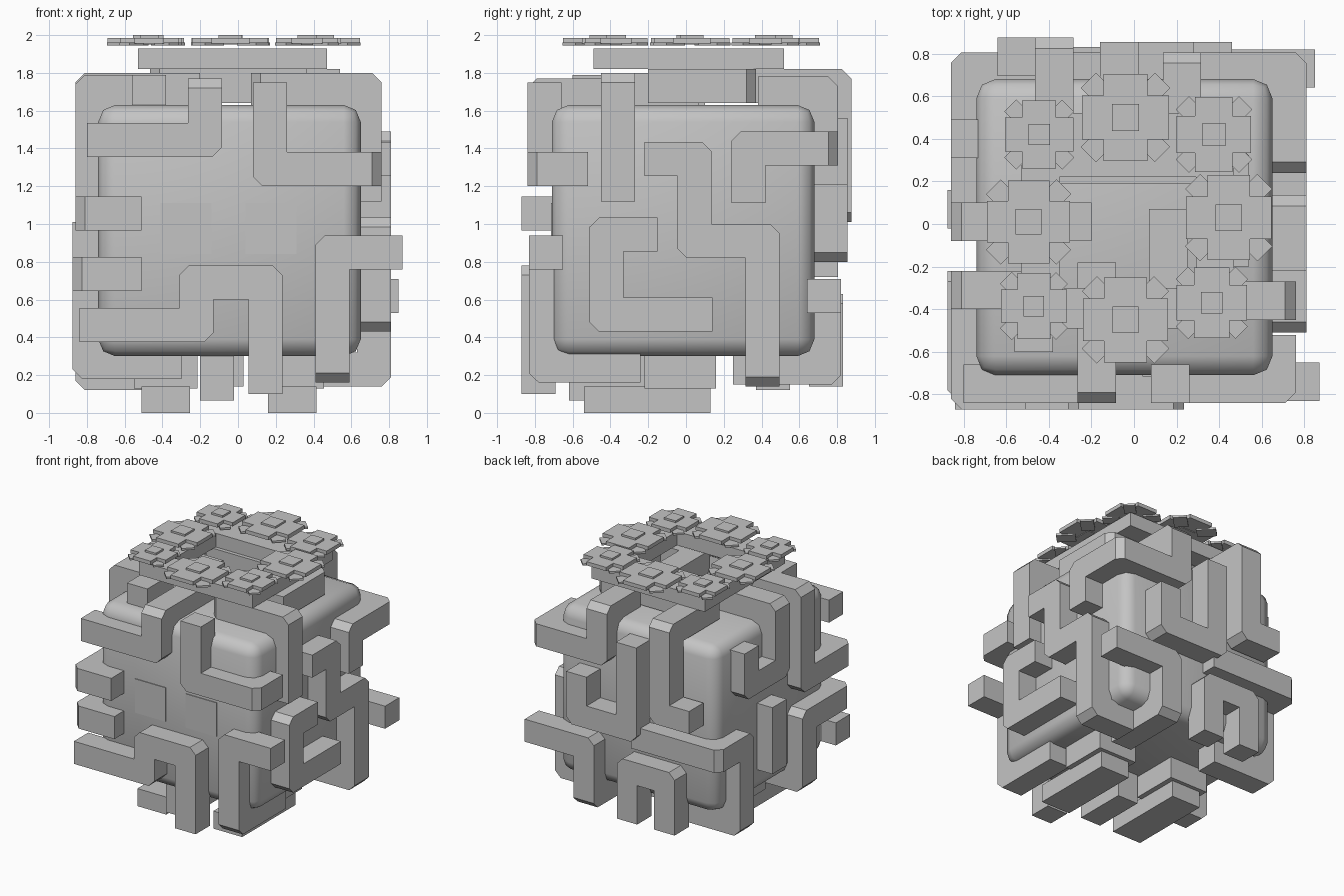
import bpy, bmesh, math
from mathutils import Vector as V, Matrix

mat = bpy.data.materials.new("stone_grey")
mat.diffuse_color = (0.55, 0.55, 0.55, 1)

def finish(name, bm, smooth=False):
    bmesh.ops.recalc_face_normals(bm, faces=bm.faces)
    me = bpy.data.meshes.new(name)
    bm.to_mesh(me)
    bm.free()
    me.materials.append(mat)
    ob = bpy.data.objects.new(name, me)
    bpy.context.collection.objects.link(ob)
    if smooth:
        bpy.context.view_layer.objects.active = ob
        ob.select_set(True)
        bpy.ops.object.shade_smooth_by_angle(angle=math.radians(50))
        ob.select_set(False)
    return ob

def add_box(bm, lo, hi, rot=0.0):
    lo, hi = V(lo), V(hi)
    m = (Matrix.Translation((lo + hi) / 2) @ Matrix.Rotation(rot, 4, 'Z')
         @ Matrix.Diagonal((*(hi - lo), 1)))
    return bmesh.ops.create_cube(bm, size=1, matrix=m)["verts"]

def box(name, lo, hi, bevel=0.0, seg=1):
    bm = bmesh.new()
    add_box(bm, lo, hi)
    if bevel:
        bmesh.ops.bevel(bm, geom=bm.edges[:], offset=bevel, segments=seg,
                        profile=0.5, affect='EDGES')
    return finish(name, bm, bevel > 0)

# Square tube along an axis-aligned path, outer corners chamfered
def vine(name, *pts, h=0.09, c=0.05):
    pts = [V(p) for p in pts]
    dirs = [(b - a).normalized() for a, b in zip(pts, pts[1:])]
    d = dirs[0]
    u = V((0, 0, 1)) if abs(d.z) < 0.5 else V((1, 0, 0))
    w = d.cross(u)
    offs = [(u * i + w * j) * h for i, j in ((1, 1), (1, -1), (-1, -1), (-1, 1))]
    rings = [[pts[0] + f for f in offs]]
    for p, d1, d2 in zip(pts[1:-1], dirs, dirs[1:]):
        r1, r2, new = [], [], []
        for f in offs:
            s = -f.dot(d2)
            g = f + (d1 + d2) * s
            k = h - c if s > 0 else -h
            r1.append(p + f + d1 * k)
            r2.append(p + g - d2 * k)
            new.append(g)
        rings += [r1, r2]
        offs = new
    rings.append([pts[-1] + f for f in offs])
    bm = bmesh.new()
    vs = [[bm.verts.new(q) for q in r] for r in rings]
    for a, b in zip(vs, vs[1:]):
        for i in range(4):
            j = (i + 1) % 4
            bm.faces.new((a[i], a[j], b[j], b[i]))
    bm.faces.new(vs[0])
    bm.faces.new(vs[-1])
    bmesh.ops.remove_doubles(bm, verts=bm.verts, dist=1e-4)
    return finish(name, bm)

# Body, eyes and feet
box("body", (-0.74, -0.71, 0.30), (0.65, 0.68, 1.63), 0.09, 2)
for side, x0 in (("left", -0.41), ("right", 0.04)):
    box(side + "_eye", (x0, -0.716, 0.84), (x0 + 0.27, -0.708, 1.11))
for side, x0 in (("left", -0.51), ("right", 0.16)):
    box(side + "_foot", (x0, -0.54, 0.0), (x0 + 0.255, 0.13, 0.14))
    box(side + "_leg", (x0 - 0.04, -0.22, 0.13), (x0 + 0.295, 0.16, 0.36))

# Front vines
vine("front_vine_upper_left", (-0.80, -0.75, 1.445), (-0.175, -0.75, 1.445),
     (-0.175, -0.75, 1.68), (-0.175, -0.18, 1.68))
vine("front_vine_upper_right", (0.17, -0.75, 1.75), (0.17, -0.75, 1.29),
     (0.67, -0.75, 1.29), (0.67, -0.52, 1.29))
vine("front_vine_lower_right", (0.87, -0.74, 0.85), (0.50, -0.74, 0.85),
     (0.50, -0.74, 0.25), (0.50, -0.24, 0.25))
vine("front_vine_lower_left", (-0.84, -0.78, 0.465), (-0.22, -0.78, 0.465),
     (-0.22, -0.78, 0.69), (0.145, -0.78, 0.69), (0.145, -0.78, 0.10))

# Right side vines
vine("right_vine_over_top", (0.16, 0.07, 1.71), (0.16, -0.36, 1.71),
     (0.67, -0.36, 1.71), (0.67, -0.36, 1.12))
vine("right_vine_zigzag", (0.72, -0.22, 1.345), (0.72, 0.045, 1.345),
     (0.72, 0.045, 0.91), (0.72, 0.405, 0.91), (0.72, 0.405, 0.23), (0.42, 0.405, 0.23))
vine("right_vine_hook", (0.72, -0.15, 0.945), (0.72, -0.42, 0.945),
     (0.72, -0.42, 0.52), (0.72, 0.14, 0.52))
vine("right_back_vine", (0.72, 0.33, 1.11), (0.72, 0.33, 1.40), (0.72, 0.715, 1.40),
     (0.225, 0.715, 1.40), (0.225, 0.715, 1.69), (0.225, 0.38, 1.69))

# Back vines
vine("back_vine_cup", (0.37, 0.765, 1.21), (0.37, 0.765, 0.89),
     (-0.07, 0.765, 0.89), (-0.07, 0.765, 1.56))
vine("back_vine_over_top", (0.45, -0.20, 1.73), (0.45, 0.28, 1.73), (-0.375, 0.28, 1.73),
     (-0.375, 0.785, 1.73), (-0.375, 0.785, 1.10), (-0.64, 0.785, 1.10))
vine("back_vine_lower_right", (0.85, 0.73, 0.62), (0.33, 0.73, 0.62),
     (0.33, 0.73, 0.24), (0.33, 0.25, 0.24))
vine("back_vine_arch", (-0.06, 0.74, 0.14), (-0.06, 0.74, 0.54),
     (-0.39, 0.74, 0.54), (-0.39, 0.74, 0.14))
vine("back_left_vine", (-0.08, 0.715, 0.81), (-0.77, 0.715, 0.81), (-0.77, 0.46, 0.81),
     (-0.77, 0.46, 0.21), (-0.30, 0.46, 0.21))

# Left side vines
vine("left_vine_loop", (-0.20, 0.01, 1.71), (-0.77, 0.01, 1.71), (-0.77, 0.01, 1.27),
     (-0.77, 0.40, 1.27), (-0.77, 0.40, 1.56))
vine("left_vine_upper", (-0.51, -0.78, 1.055), (-0.77, -0.78, 1.055), (-0.77, -0.31, 1.055),
     (-0.77, -0.31, 1.70), (-0.47, -0.31, 1.70), (-0.47, -0.60, 1.70))
vine("left_vine_lower", (-0.51, -0.74, 0.735), (-0.785, -0.74, 0.735), (-0.785, -0.31, 0.735),
     (-0.785, -0.31, 0.27), (-0.30, -0.31, 0.27))
vine("left_vine_short", (-0.785, 0.07, 1.01), (-0.785, 0.07, 0.48))

# Bar under the belly
box("belly_vine", (-0.20, -0.62, 0.065), (-0.02, -0.20, 0.32))

# Crown: square ring plus eight flowers
bm = bmesh.new()
x0, x1, y0, y1, a, b = -0.53, 0.47, -0.49, 0.52, 1.82, 1.93
add_box(bm, (x0, y0, a), (x1, -0.30, b))
add_box(bm, (x0, 0.22, a), (x1, y1, b))
add_box(bm, (x0, -0.30, a), (-0.35, 0.22, b))
add_box(bm, (0.29, -0.30, a), (x1, 0.22, b))
finish("crown_ring", bm)

def flower(name, x, y, span):
    s = span / 2
    n = s * 0.5
    bm = bmesh.new()
    add_box(bm, (x - s, y - n, 1.955), (x + s, y + n, 1.985))
    add_box(bm, (x - n, y - s, 1.955), (x + n, y + s, 1.985))
    m = s * 0.31
    add_box(bm, (x - m, y - m, 1.95), (x + m, y + m, 2.0))
    # Leaves on the diagonals
    l = s * 0.25
    for i in (-1, 1):
        for j in (-1, 1):
            cx, cy = x + i * s * 0.60, y + j * s * 0.60
            add_box(bm, (cx - l * 1.4, cy - l, 1.945), (cx + l * 1.4, cy + l, 1.96),
                    math.atan2(j, i))
    finish(name, bm)

for i, f in enumerate(((-0.04, 0.50, 0.41), (-0.04, -0.45, 0.40), (-0.495, 0.01, 0.39),
                       (0.445, 0.03, 0.40), (-0.445, 0.42, 0.32), (0.375, 0.42, 0.35),
                       (-0.47, -0.385, 0.31), (0.365, -0.37, 0.33))):
    flower("flower_%d" % (i + 1), *f)
